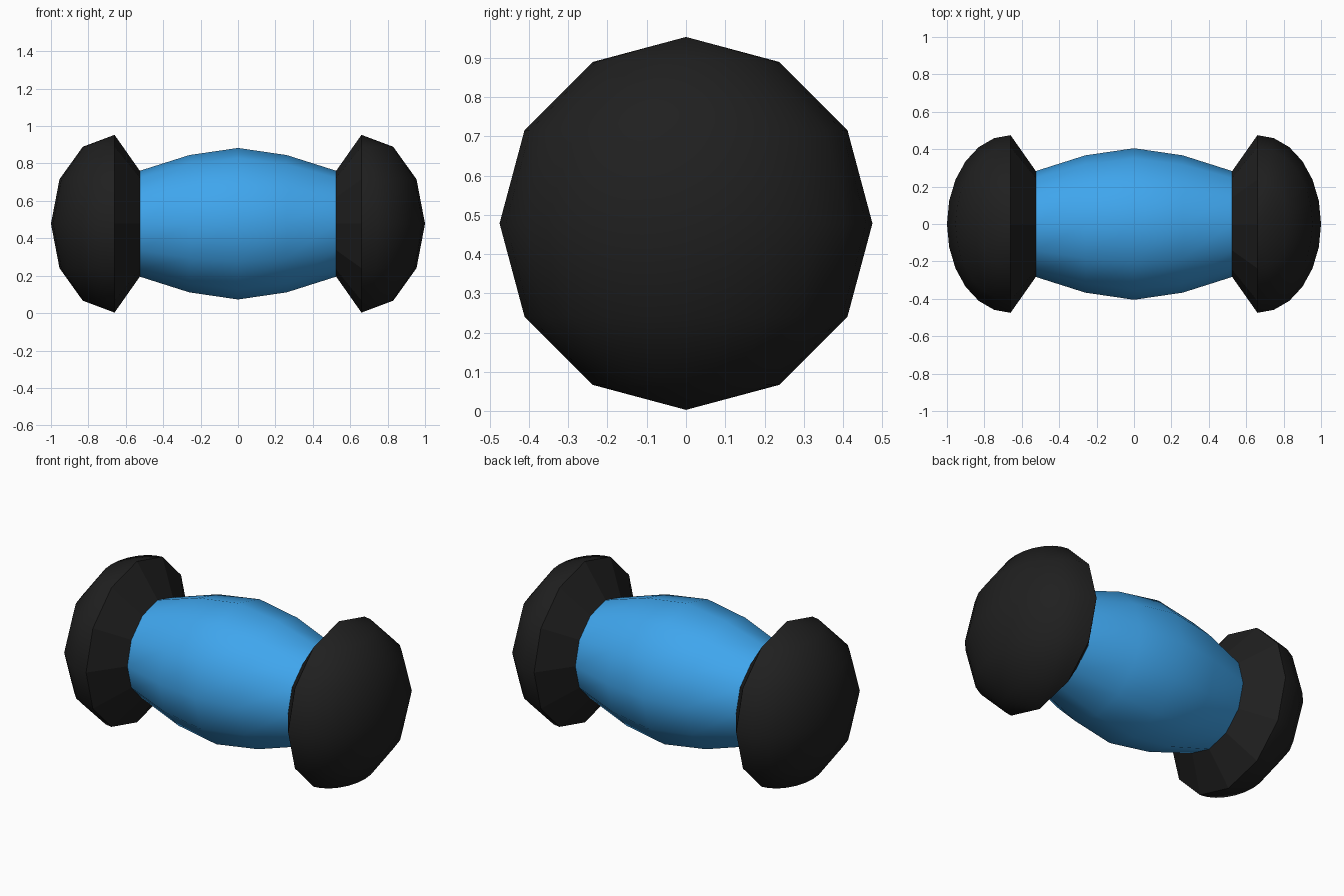
import bpy, bmesh, math
from mathutils import Vector

if "Cube" in bpy.data.objects:
    bpy.data.objects.remove(bpy.data.objects["Cube"])

CZ = 0.478                      # height of the long axis
RIM_X, RIM_R = 0.66, 0.475      # widest ring of each end
NECK_X, NECK_R = 0.525, 0.283   # where the ends meet the body
SIDES = 12


def material(name, rgb):
    m = bpy.data.materials.new(name)
    m.diffuse_color = (*rgb, 1)
    m.use_nodes = True
    m.node_tree.nodes["Principled BSDF"].inputs["Base Color"].default_value = m.diffuse_color
    return m


def finish(bm, name, mat):
    bmesh.ops.recalc_face_normals(bm, faces=bm.faces)
    me = bpy.data.meshes.new(name)
    bm.to_mesh(me)
    bm.free()
    me.materials.append(mat)
    ob = bpy.data.objects.new(name, me)
    ob.location.z = CZ
    bpy.context.collection.objects.link(ob)
    return ob


blue = material("blue", (0.05, 0.38, 0.85))
black = material("black", (0.014, 0.014, 0.014))

# Barrel-shaped body, lathed around x
bm = bmesh.new()
rings = []
for x, r in [(-NECK_X, NECK_R), (-0.26, 0.367), (0, 0.405), (0.26, 0.367), (NECK_X, NECK_R)]:
    rings.append([bm.verts.new((x, r * math.sin(i * math.tau / SIDES), r * math.cos(i * math.tau / SIDES)))
                  for i in range(SIDES)])
for a, b in zip(rings, rings[1:]):
    for i in range(SIDES):
        j = (i + 1) % SIDES
        bm.faces.new((a[i], a[j], b[j], b[i])).smooth = True
finish(bm, "body", blue)


# Rounded end: half a flattened sphere, with a faceted cone down to the neck
def end_cap(name, side):
    bm = bmesh.new()
    bmesh.ops.create_uvsphere(bm, u_segments=24, v_segments=6, radius=1)
    bmesh.ops.delete(bm, geom=[v for v in bm.verts if v.co.x < -1e-4], context='VERTS')
    for f in bm.faces:
        f.smooth = True
    for v in bm.verts:
        v.co = Vector((RIM_X + v.co.x * (1 - RIM_X), v.co.y * RIM_R, v.co.z * RIM_R))
    rim = [e for e in bm.edges if e.is_boundary]
    for e in rim:
        e.smooth = False
    new = bmesh.ops.extrude_edge_only(bm, edges=rim)["geom"]
    for g in new:
        if isinstance(g, bmesh.types.BMVert):
            g.co = Vector((NECK_X, g.co.y * NECK_R / RIM_R, g.co.z * NECK_R / RIM_R))
        elif isinstance(g, bmesh.types.BMFace):
            g.smooth = False
    # Cone faces: everything touching the neck
    for f in bm.faces:
        if min(v.co.x for v in f.verts) < RIM_X - 0.01:
            f.smooth = False
    for v in bm.verts:
        v.co.x *= side
    finish(bm, name, black)


end_cap("right_end", 1)
end_cap("left_end", -1)
